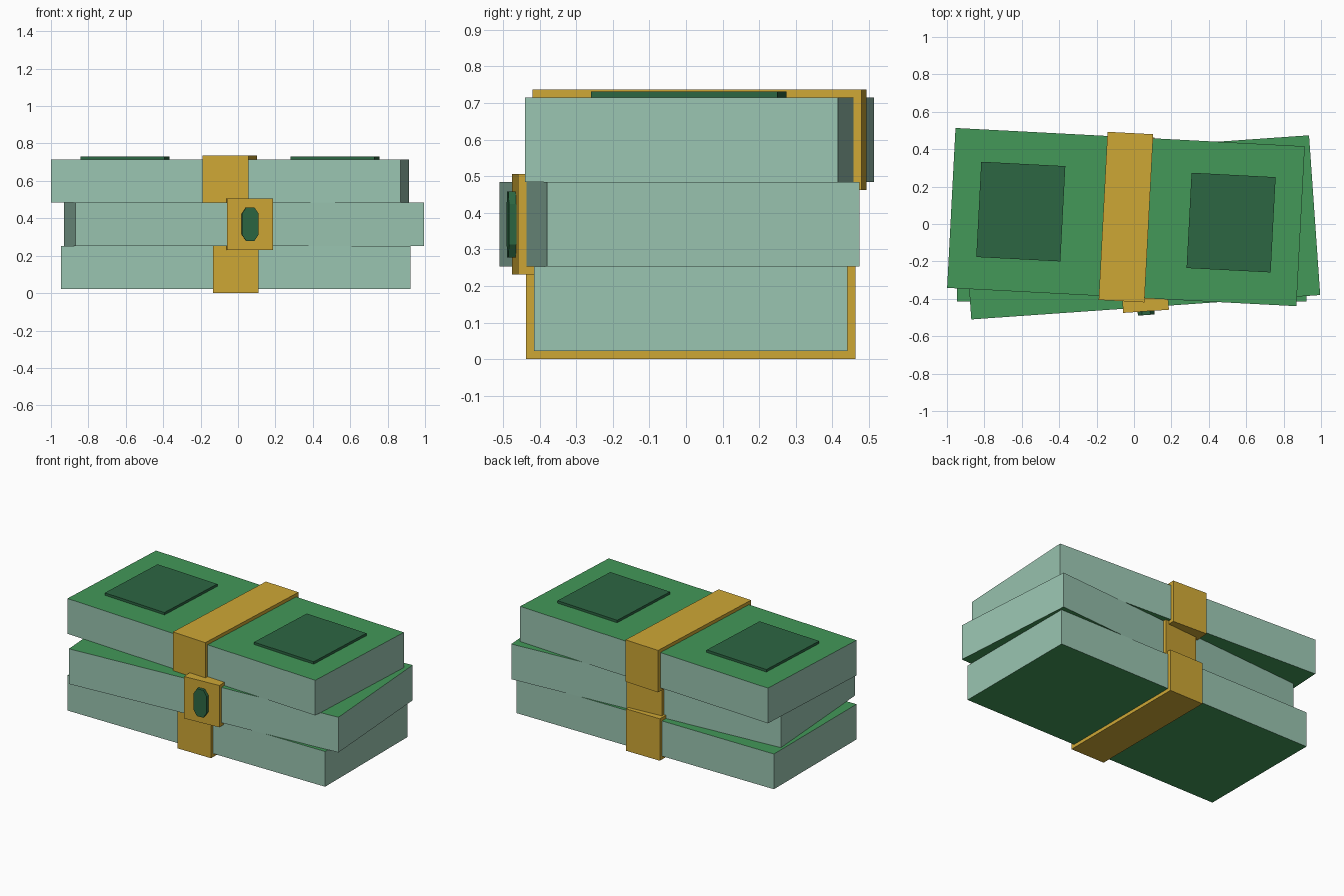
import bpy, bmesh, math
from mathutils import Matrix

if "Cube" in bpy.data.objects:
    bpy.data.objects.remove(bpy.data.objects["Cube"])


def material(name, rgb):
    m = bpy.data.materials.new(name)
    lin = [((c / 255 + 0.055) / 1.055) ** 2.4 for c in rgb]
    m.diffuse_color = (*lin, 1)
    m.use_nodes = True
    m.node_tree.nodes["Principled BSDF"].inputs["Base Color"].default_value = m.diffuse_color
    return m


GREEN = material("note green", (67, 152, 89))
PALE = material("pale paper edge", (154, 197, 177))
GOLD = material("gold band", (206, 167, 53))
DARK = material("dark green", (44, 102, 66))


def finish(name, bm, mats, frame):
    me = bpy.data.meshes.new(name)
    bm.to_mesh(me)
    bm.free()
    for m in mats:
        me.materials.append(m)
    ob = bpy.data.objects.new(name, me)
    bpy.context.collection.objects.link(ob)
    ob.matrix_world = frame
    return ob


def box(name, size, centre, mats, frame):
    bm = bmesh.new()
    bmesh.ops.create_cube(bm, size=1, matrix=Matrix.Translation(centre) @ Matrix.Diagonal((*size, 1)))
    if len(mats) > 1:  # second colour on the vertical sides
        for f in bm.faces:
            f.material_index = 0 if abs(f.normal.z) > 0.5 else 1
    return finish(name, bm, mats, frame)


W, D, H = 1.87, 0.856, 0.231      # note bundle
BW, BD, BH = 0.245, 0.90, 0.275   # band around it

# Three stacked bundles, each with its band: centre x, centre y, turn
stack = [("bottom", -0.012, 0.013, 0), ("middle", 0.033, -0.018, 4), ("top", -0.043, 0.037, -3)]
frames = {}
for i, (label, x, y, turn) in enumerate(stack):
    frame = Matrix.Translation((x, y, BH / 2 + i * H)) @ Matrix.Rotation(math.radians(turn), 4, 'Z')
    frames[label] = frame
    box(label + "_bundle", (W, D, H), (0, 0, 0), [GREEN, PALE], frame)
    box(label + "_band", (BW, BD, BH), (0, 0, 0), [GOLD], frame)

# Printed panels on the top bundle
for side, sx in (("left", -1), ("right", 1)):
    box(side + "_panel", (0.45, 0.51, 0.022), (sx * 0.563, 0, H / 2 + 0.005), [DARK], frames["top"])

# Plain raised seal on the front of the middle band
bm = bmesh.new()
outline = [(-0.022, -0.09), (0.022, -0.09), (0.045, -0.055), (0.045, 0.055),
           (0.022, 0.09), (-0.022, 0.09), (-0.045, 0.055), (-0.045, -0.055)]
face = bm.faces.new([bm.verts.new((x, -BD / 2 - 0.02, z)) for x, z in outline])
ext = bmesh.ops.extrude_face_region(bm, geom=[face])
bmesh.ops.translate(bm, vec=(0, 0.025, 0), verts=[v for v in ext["geom"] if isinstance(v, bmesh.types.BMVert)])
bmesh.ops.recalc_face_normals(bm, faces=bm.faces)
finish("front_seal", bm, [DARK], frames["middle"])
